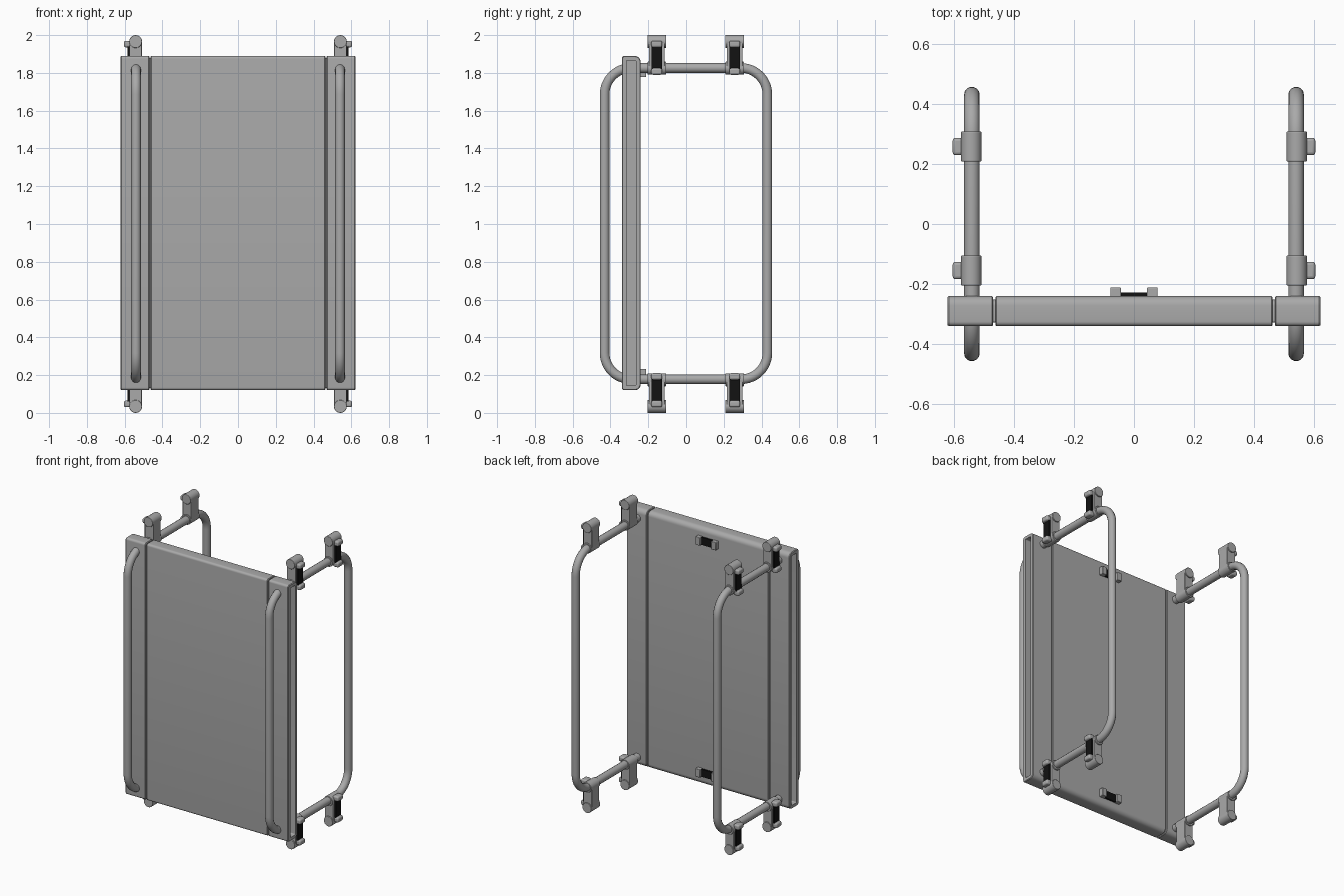
import bpy, bmesh, math
from mathutils import Vector

if "Cube" in bpy.data.objects:
    bpy.data.objects.remove(bpy.data.objects["Cube"])


def material(name, rgb):
    m = bpy.data.materials.new(name)
    m.diffuse_color = (*rgb, 1)
    m.use_nodes = True
    m.node_tree.nodes["Principled BSDF"].inputs["Base Color"].default_value = m.diffuse_color
    return m


GREY = material("grey", (0.4, 0.4, 0.4))
BLACK = material("black", (0.006, 0.006, 0.006))


def finish(name, mesh, mat, bevel=0, angle=35):
    mesh.materials.clear()
    mesh.materials.append(mat)
    ob = bpy.data.objects.new(name, mesh)
    bpy.context.collection.objects.link(ob)
    if bevel:
        mod = ob.modifiers.new("rounded_edges", "BEVEL")
        mod.width, mod.segments, mod.limit_method = bevel, 3, "ANGLE"
    bpy.ops.object.select_all(action="DESELECT")
    ob.select_set(True)
    bpy.context.view_layer.objects.active = ob
    bpy.ops.object.shade_smooth_by_angle(angle=math.radians(angle))
    return ob


def loft(name, rings, mat, bevel=0):
    """Skin a list of matching closed rings and cap both ends."""
    bm = bmesh.new()
    rows = [[bm.verts.new(p) for p in ring] for ring in rings]
    n = len(rows[0])
    for a, b in zip(rows, rows[1:]):
        for i in range(n):
            j = (i + 1) % n
            bm.faces.new((a[i], a[j], b[j], b[i]))
    bm.faces.new(rows[0])
    bm.faces.new(rows[-1])
    bmesh.ops.recalc_face_normals(bm, faces=bm.faces)
    mesh = bpy.data.meshes.new(name)
    bm.to_mesh(mesh)
    bm.free()
    return finish(name, mesh, mat, bevel)


def box(name, lo, hi, mat, bevel=0):
    x0, x1 = sorted((lo[0], hi[0]))
    z0, z1 = sorted((lo[2], hi[2]))
    ring = [(x0, z0), (x1, z0), (x1, z1), (x0, z1)]
    return loft(name, [[(x, y, z) for x, z in ring] for y in (lo[1], hi[1])], mat, bevel)


def rounded_rect(u0, u1, v0, v1, r_left, r_right, steps):
    """Rounded rectangle outline with separate radii on its left and right sides."""
    pts = []
    for u, v, r, start in ((u1 - r_right, v1 - r_right, r_right, 0),
                           (u0 + r_left, v1 - r_left, r_left, 90),
                           (u0 + r_left, v0 + r_left, r_left, 180),
                           (u1 - r_right, v0 + r_right, r_right, 270)):
        for k in range(steps + 1):
            a = math.radians(start + 90 * k / steps)
            pts.append((u + r * math.cos(a), v + r * math.sin(a)))
    return pts


def panel_ring(x, d):
    """Panel cross-section at x, shrunk by d."""
    pts = rounded_rect(-0.34 + d, -0.24 - d, 0.12 + d, 1.89 - d,
                       max(0.015 - d, 0.006), max(0.032 - d, 0.006), 6)
    return [(x, y, z) for y, z in pts]


# Centre panel with recessed tongues reaching under the side panels
half = [(0.458, 0), (0.462, 0.004), (0.462, 0.012), (0.48, 0.012)]
loft("centre_panel", [panel_ring(-x, d) for x, d in reversed(half)]
     + [panel_ring(x, d) for x, d in half], GREY)

# Side panels with a long slot in the outer end
for s, side in ((-1, "left"), (1, "right")):
    loft(side + "_panel", [panel_ring(s * x, d) for x, d in
         ((0.469, 0.004), (0.473, 0), (0.617, 0), (0.622, 0.004),
          (0.622, 0.024), (0.58, 0.024))], GREY)

# Tube loops passing through the side panels
for s, side in ((-1, "left"), (1, "right")):
    cu = bpy.data.curves.new("loop_path", "CURVE")
    cu.dimensions = "3D"
    cu.bevel_depth, cu.bevel_resolution = 0.026, 5
    pts = rounded_rect(-0.431, 0.431, 0.178, 1.826, 0.14, 0.14, 12)
    sp = cu.splines.new("POLY")
    sp.points.add(len(pts) - 1)
    for p, (y, z) in zip(sp.points, pts):
        p.co = (s * 0.54, y, z, 1)
    sp.use_cyclic_u = True
    tmp = bpy.data.objects.new("loop_path", cu)
    bpy.context.collection.objects.link(tmp)
    mesh = bpy.data.meshes.new_from_object(
        tmp.evaluated_get(bpy.context.evaluated_depsgraph_get()))
    bpy.data.objects.remove(tmp)
    finish(side + "_loop_tube", mesh, GREY)


def stadium(x, z0, z1, r, n=12):
    return ([(x + r * math.cos(math.pi * k / n), z1 + r * math.sin(math.pi * k / n))
             for k in range(n + 1)]
            + [(x - r * math.cos(math.pi * k / n), z0 - r * math.sin(math.pi * k / n))
               for k in range(n + 1)])


def extrude_y(name, outline, y, w, mat, bevel):
    loft(name, [[(u, y + k * w / 2, v) for u, v in outline] for k in (-1, 1)], mat, bevel)


# Clamps on the loops: link body, two end collars, two latch knobs and a strap
for s, side in ((-1, "left"), (1, "right")):
    for t, level in ((1, "upper"), (-1, "lower")):
        for y, where in ((-0.155, "front"), (0.258, "rear")):
            tag = f"{side}_{level}_{where}_clamp"
            x = s * 0.542
            zs = [1 + t * 0.825, 1 + t * 0.966]
            extrude_y(tag + "_body", stadium(x, min(zs), max(zs), 0.033), y, 0.084, GREY, 0.004)
            for z, end in zip(zs, ("inner", "outer")):
                ring = [(x + 0.034 * math.cos(k * math.pi / 12),
                         z + 0.034 * math.sin(k * math.pi / 12)) for k in range(24)]
                extrude_y(f"{tag}_{end}_collar", ring, y, 0.1, GREY, 0.003)
            for a, b, end in ((0.79, 0.825, "inner"), (0.935, 0.97, "outer")):
                box(f"{tag}_{end}_knob", (s * 0.56, y - 0.029, 1 + t * a),
                    (s * 0.604, y + 0.029, 1 + t * b), GREY, 0.01)
            box(tag + "_strap", (s * 0.56, y - 0.027, 1 + t * 0.82),
                (s * 0.586, y + 0.027, 1 + t * 0.94), BLACK)

# Latches on the back of the centre panel
for z, level in ((1.805, "upper"), (0.205, "lower")):
    for s, side in ((-1, "left"), (1, "right")):
        box(f"{level}_latch_{side}_knob", (s * 0.043, -0.25, z - 0.028),
            (s * 0.079, -0.211, z + 0.028), GREY, 0.004)
    box(level + "_latch_strap", (-0.048, -0.25, z - 0.026), (0.048, -0.228, z + 0.026), BLACK)
